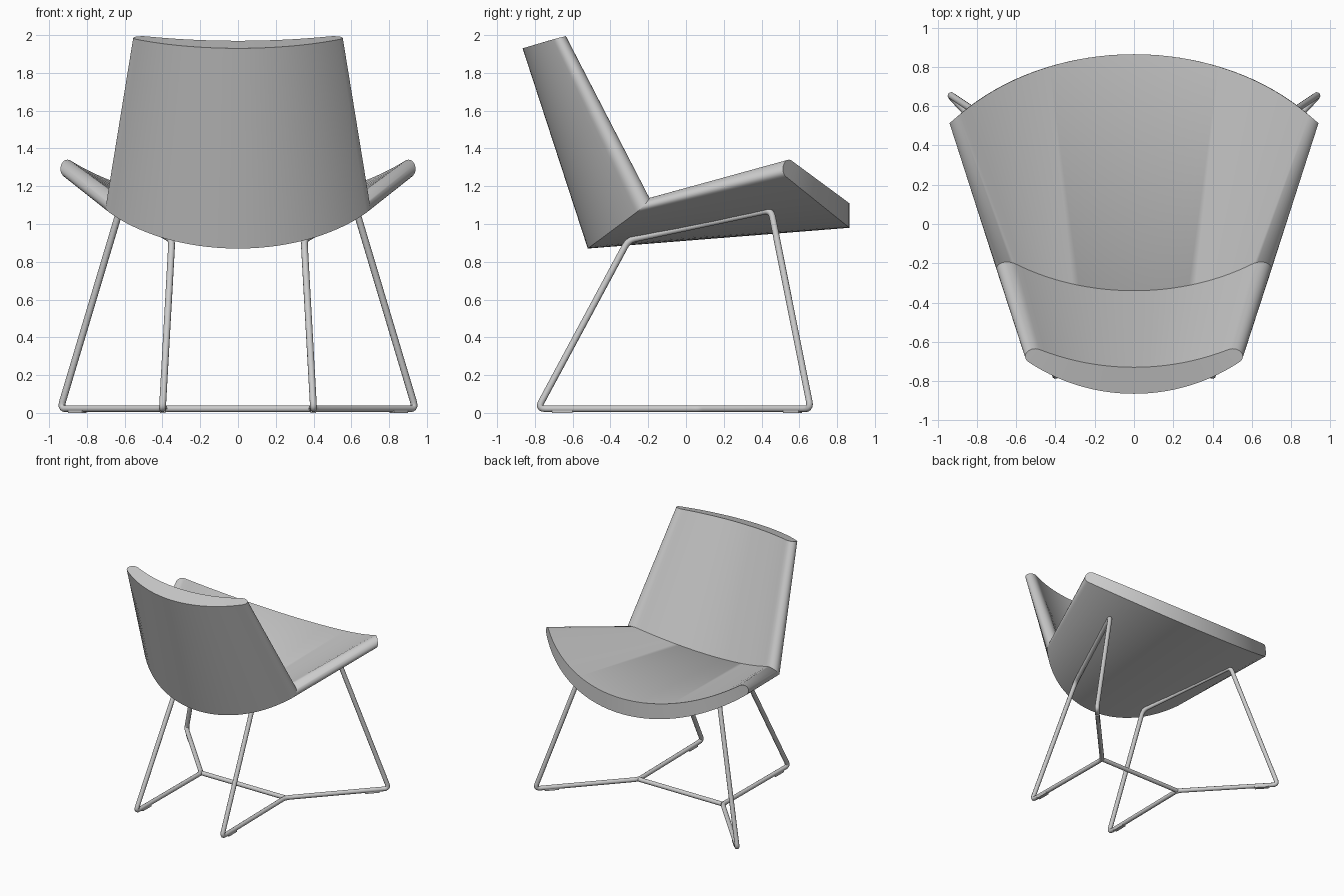
import bpy, bmesh, math
from mathutils import Vector

cube = bpy.data.objects.get("Cube")
if cube:
    bpy.data.objects.remove(cube)


def make_material(name, color):
    mat = bpy.data.materials.new(name)
    mat.use_nodes = True
    mat.diffuse_color = color
    mat.node_tree.nodes["Principled BSDF"].inputs["Base Color"].default_value = color
    return mat


grey = make_material("plain grey", (0.6, 0.6, 0.6, 1))


def add_object(name, data):
    obj = bpy.data.objects.new(name, data)
    bpy.context.collection.objects.link(obj)
    data.materials.append(grey)
    return obj


def arc(centre, edge, steps=18):
    """Circular arc from a point on the centre line out to an edge point."""
    rise = Vector((0, edge.y - centre.y, edge.z - centre.z))
    theta = 2 * math.atan2(rise.length, edge.x)
    points = []
    for i in range(steps + 1):
        a = theta * i / steps
        part = (1 - math.cos(a)) / (1 - math.cos(theta))
        x = edge.x * math.sin(a) / math.sin(theta)
        points.append(Vector((x, centre.y, centre.z)) + rise * part)
    return points


def half_section(outer_centre, outer_edge, inner_edge, inner_centre, tip_steps=14):
    """Half crescent: outer arc, rounded tip, inner arc back to the middle."""
    outer = arc(Vector(outer_centre), Vector(outer_edge))
    inner = arc(Vector(inner_centre), Vector(inner_edge))
    a, d = outer[-1], inner[-1]
    reach = (d - a).length * 0.67
    b = a + (a - outer[-2]).normalized() * reach
    c = d + (d - inner[-2]).normalized() * reach
    tip = []
    for i in range(1, tip_steps):
        t = i / tip_steps
        s = 1 - t
        tip.append(a * s**3 + b * (3 * s * s * t) + c * (3 * s * t * t) + d * t**3)
    return outer + tip + inner[::-1]


def padded_shell(name, start, end):
    """Loft between two crescents, cap both ends and mirror across x."""
    bm = bmesh.new()
    rows = [[bm.verts.new(p) for p in row] for row in (start, end)]
    last = len(start) - 1
    for k in range(last):
        bm.faces.new((rows[0][k], rows[0][k + 1], rows[1][k + 1], rows[1][k]))
    for row in rows:
        for k in range(last // 2):
            loop = [row[k], row[k + 1], row[last - k - 1], row[last - k]]
            bm.faces.new(list(dict.fromkeys(loop)))
    bmesh.ops.recalc_face_normals(bm, faces=bm.faces)
    # the open half needs its outside checked against the middle of the part
    middle = sum((v.co for v in bm.verts), Vector()) / len(bm.verts)
    under = min(bm.faces, key=lambda f: f.calc_center_median().z)
    if under.normal.dot(under.calc_center_median() - middle) < 0:
        bmesh.ops.reverse_faces(bm, faces=bm.faces)
    mesh = bpy.data.meshes.new(name)
    bm.to_mesh(mesh)
    bm.free()
    obj = add_object(name, mesh)
    obj.modifiers.new("Mirror", "MIRROR").use_clip = True
    bpy.ops.object.select_all(action="DESELECT")
    bpy.context.view_layer.objects.active = obj
    obj.select_set(True)
    bpy.ops.object.shade_smooth_by_angle(angle=math.radians(35))
    return obj


# Seat and backrest share the crescent along the crease
crease = half_section((0, -0.52, 0.87), (0.68, -0.265, 1.06),
                      (0.60, -0.205, 1.13), (0, -0.34, 1.005))
seat_front = half_section((0, 0.865, 0.98), (0.92, 0.53, 1.25),
                          (0.885, 0.56, 1.335), (0, 0.865, 1.11))
back_top = half_section((0, -0.865, 1.93), (0.535, -0.705, 1.977),
                        (0.48, -0.64, 1.993), (0, -0.73, 1.97))
padded_shell("seat", crease, seat_front)
padded_shell("backrest", crease, back_top)


def rounded_path(corners, radius=0.04, steps=5):
    """Closed path with every corner softened."""
    points = []
    for i, p in enumerate(corners):
        a = p + (corners[i - 1] - p).normalized() * radius
        b = p + (corners[(i + 1) % len(corners)] - p).normalized() * radius
        for j in range(steps + 1):
            t = j / steps
            points.append(a * (1 - t)**2 + p * (2 * t * (1 - t)) + b * t * t)
    return points


def tube(name, points, closed, radius=0.018):
    curve = bpy.data.curves.new(name, "CURVE")
    curve.dimensions = "3D"
    curve.bevel_depth = radius
    curve.bevel_resolution = 3
    curve.use_fill_caps = True
    spline = curve.splines.new("POLY")
    spline.points.add(len(points) - 1)
    for sp, p in zip(spline.points, points):
        sp.co = (*p, 1)
    spline.use_cyclic_u = closed
    return add_object(name, curve)


def glide(name, foot, target):
    """Small flat floor pad under the rod, just in from a foot."""
    along = (target - foot).normalized()
    bm = bmesh.new()
    bmesh.ops.create_cube(bm, size=1)
    bmesh.ops.scale(bm, vec=(0.11, 0.03, 0.016), verts=bm.verts)
    mesh = bpy.data.meshes.new(name)
    bm.to_mesh(mesh)
    bm.free()
    obj = add_object(name, mesh)
    obj.location = foot + along * 0.13
    obj.location.z = 0.008
    obj.rotation_euler.z = math.atan2(along.y, along.x)


# Wire frame: one closed rod loop per side, with a floor crossbar between
FLOOR = 0.022
for side, s in (("left", 1), ("right", -1)):
    hub = Vector((0.39 * s, 0.07, FLOOR))
    front_foot = Vector((0.94 * s, 0.66, FLOOR))
    front_top = Vector((0.625 * s, 0.45, 1.075))
    rear_top = Vector((0.35 * s, -0.305, 0.915))
    rear_foot = Vector((0.40 * s, -0.785, FLOOR))
    loop = rounded_path([hub, front_foot, front_top, rear_top, rear_foot])
    tube(side + "_leg_loop", loop, True)
    glide(side + "_front_glide", front_foot, hub)
    glide(side + "_rear_glide", rear_foot, hub)

tube("floor_crossbar", [Vector((x, 0.07, FLOOR)) for x in (-0.385, 0.385)], False)
